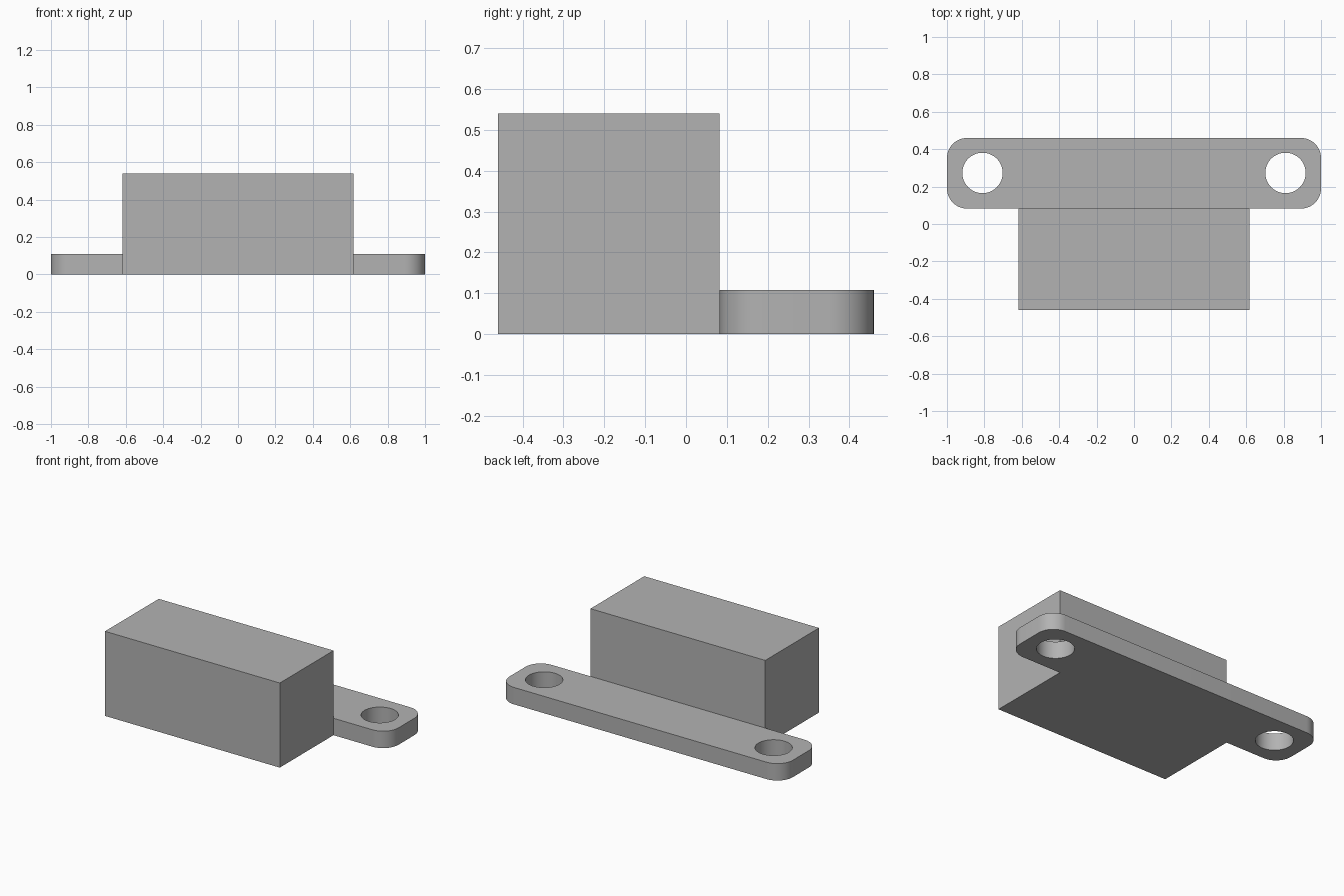
import bpy
import bmesh
from mathutils import Matrix, Vector

default_cube = bpy.data.objects.get("Cube")
if default_cube:
    bpy.data.objects.remove(default_cube, do_unlink=True)

# Single grey finish
grey = bpy.data.materials.new("plain_grey")
grey.use_nodes = True
grey.diffuse_color = (0.45, 0.45, 0.45, 1)
grey.node_tree.nodes["Principled BSDF"].inputs["Base Color"].default_value = grey.diffuse_color

BLOCK_HALF = 0.617
BACK = 0.46
SEAM = 0.082
PLATE_TOP = 0.108
HOLE_RADIUS = 0.108


def finish(name, bm):
    mesh = bpy.data.meshes.new(name)
    bm.to_mesh(mesh)
    bm.free()
    mesh.materials.append(grey)
    obj = bpy.data.objects.new(name, mesh)
    bpy.context.collection.objects.link(obj)
    return obj


def box(low, high, corner_radius=0):
    """Box between two corners, with optional rounded upright edges."""
    low, high = Vector(low), Vector(high)
    bm = bmesh.new()
    bmesh.ops.create_cube(bm, size=1, matrix=Matrix.Translation((low + high) / 2)
                          @ Matrix.Diagonal((high - low).to_4d()))
    if corner_radius:
        upright = [e for e in bm.edges
                   if abs(e.verts[0].co.z - e.verts[1].co.z) > 0.01]
        bmesh.ops.bevel(bm, geom=upright, offset=corner_radius, segments=12,
                        profile=0.5, affect='EDGES')
    return bm


# Solid main block
finish("main_block", box((-BLOCK_HALF, -BACK, 0), (BLOCK_HALF, SEAM, 0.54)))

# Rounded mounting plate along the back
plate = finish("mounting_plate", box((-1, SEAM, 0), (1, BACK, PLATE_TOP), 0.108))

# Screw holes, one at each end of the plate
for side, x in (("left", 0.81), ("right", -0.81)):
    bm = bmesh.new()
    bmesh.ops.create_cone(bm, cap_ends=True, segments=64, radius1=HOLE_RADIUS,
                          radius2=HOLE_RADIUS, depth=0.4,
                          matrix=Matrix.Translation((x, (SEAM + BACK) / 2 + 0.002, 0.05)))
    cutter = finish(side + "_hole_cutter", bm)
    cutter.hide_render = True
    cutter.hide_viewport = True
    cutter.display_type = 'WIRE'
    cut = plate.modifiers.new(side + "_hole", 'BOOLEAN')
    cut.operation = 'DIFFERENCE'
    cut.solver = 'EXACT'
    cut.object = cutter

# Apply the cuts, then remove the cutters
depsgraph = bpy.context.evaluated_depsgraph_get()
cut_mesh = bpy.data.meshes.new_from_object(plate.evaluated_get(depsgraph))
cutters = [m.object for m in plate.modifiers]
plate.modifiers.clear()
plate.data = cut_mesh
for cutter in cutters:
    bpy.data.objects.remove(cutter, do_unlink=True)

# Smooth the round walls while keeping the rims crisp
bpy.ops.object.select_all(action='DESELECT')
plate.select_set(True)
bpy.context.view_layer.objects.active = plate
bpy.ops.object.shade_smooth_by_angle(angle=0.6)
